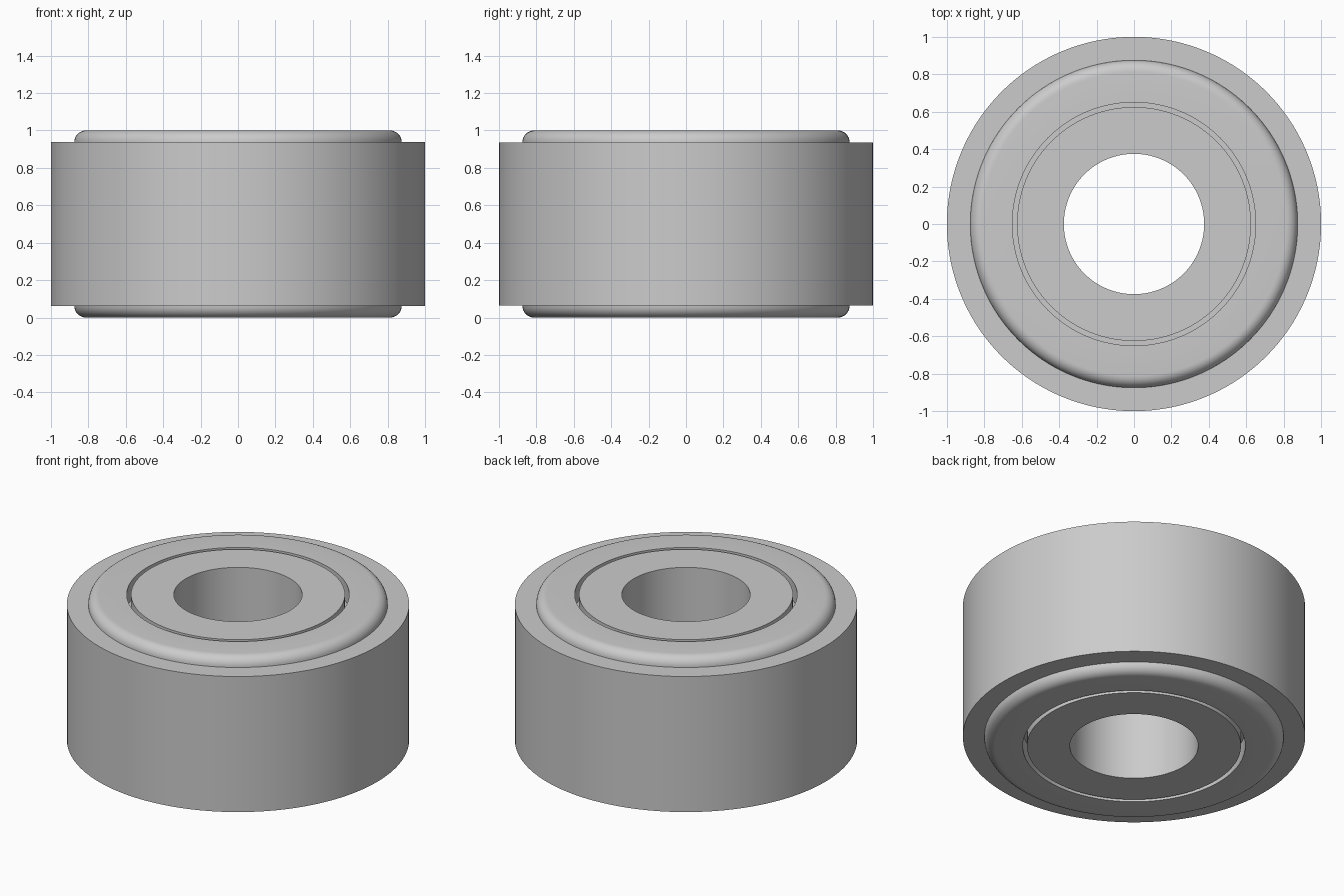
import bpy
import bmesh
from math import cos, sin, pi

SEGMENTS = 160
MID = 0.5          # mirror plane height

cube = bpy.data.objects.get("Cube")
if cube:
    bpy.data.objects.remove(cube, do_unlink=True)

steel = bpy.data.materials.new("grey steel")
steel.use_nodes = True
colour = (0.6, 0.6, 0.6, 1)
steel.diffuse_color = colour
steel.node_tree.nodes["Principled BSDF"].inputs["Base Color"].default_value = colour


def lathe(name, upper):
    """Revolve a closed section, given as its upper half from outside to inside."""
    section = upper + [(r, 2 * MID - z) for r, z in reversed(upper)]
    bm = bmesh.new()
    rings = []
    for i in range(SEGMENTS):
        a = 2 * pi * i / SEGMENTS
        rings.append([bm.verts.new((r * cos(a), r * sin(a), z)) for r, z in section])
    n = len(section)
    for i in range(SEGMENTS):
        here, there = rings[i], rings[(i + 1) % SEGMENTS]
        for j in range(n):
            k = (j + 1) % n
            bm.faces.new((here[j], there[j], there[k], here[k]))
    bmesh.ops.recalc_face_normals(bm, faces=bm.faces)
    mesh = bpy.data.meshes.new(name)
    bm.to_mesh(mesh)
    bm.free()
    mesh.materials.append(steel)
    obj = bpy.data.objects.new(name, mesh)
    bpy.context.collection.objects.link(obj)
    bpy.ops.object.select_all(action="DESELECT")
    obj.select_set(True)
    bpy.context.view_layer.objects.active = obj
    bpy.ops.object.shade_smooth_by_angle(angle=pi / 6)
    return obj


# Outer ring with a rounded raised shoulder at each end
rim_z, shoulder_r, fillet = 0.937, 0.875, 0.063
round_edge = [(shoulder_r - fillet + fillet * cos(t * pi / 16),
               rim_z + fillet * sin(t * pi / 16)) for t in range(9)]
lathe("outer_ring", [(1, rim_z)] + round_edge + [(0.65, 1)])

# Inner ring around the bore
lathe("inner_ring", [(0.625, 1), (0.375, 1)])

# Recessed seal closing the narrow gap between the rings
lathe("gap_seal", [(0.652, 0.88), (0.623, 0.88)])
